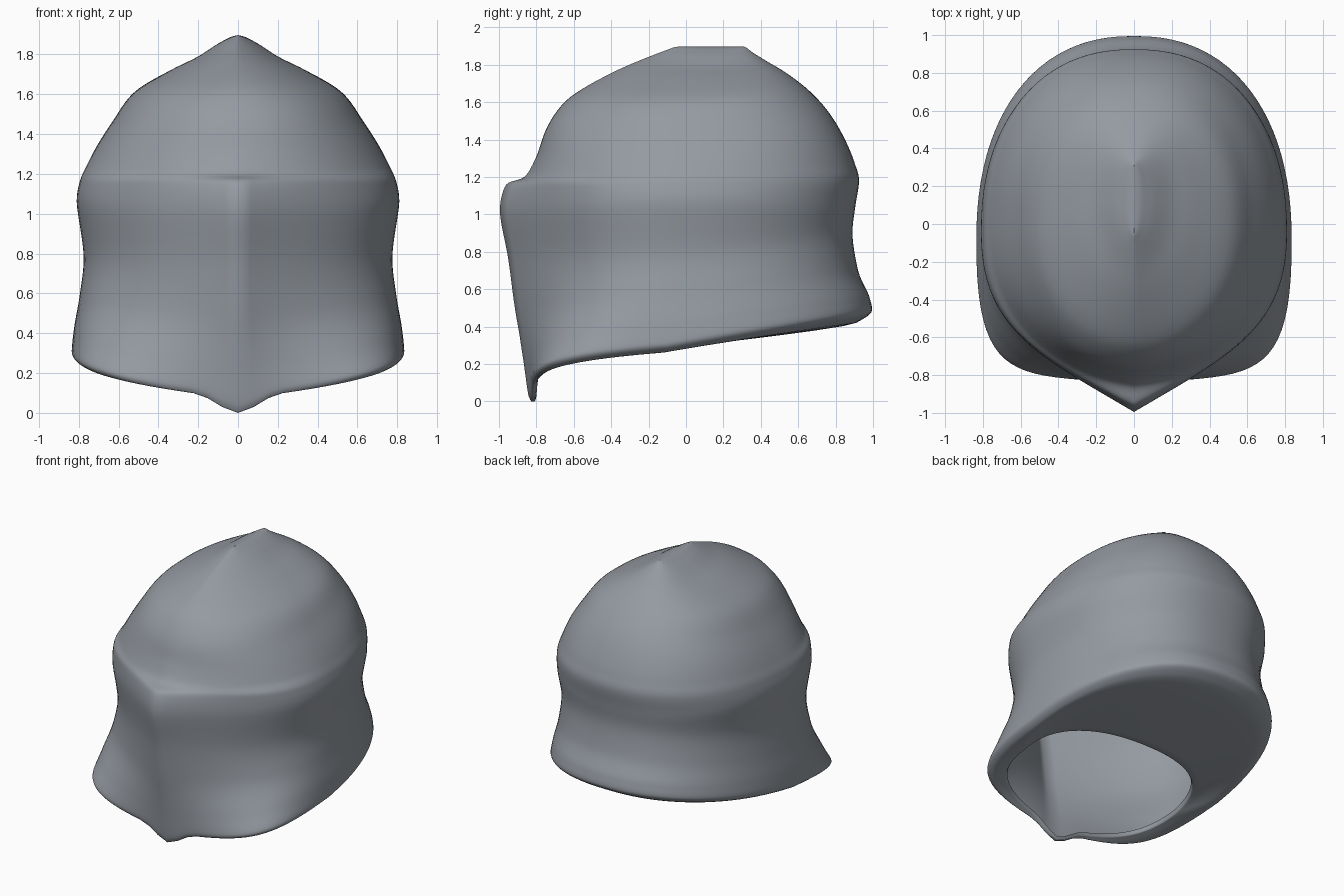
import bpy
import math

cube = bpy.data.objects.get("Cube")
if cube:
    bpy.data.objects.remove(cube, do_unlink=True)

FRONT_STEPS, BACK_STEPS, LEVEL_STEPS = 22, 24, 6

# Cross-section levels, bottom to top. Plan curve first:
# half width, front y, front handle x, front handle y, side handle y, widest y, back y
PLAN = [
    (.655, -.80, .46, -.79, -.70, -.36, .13),  # inner lip of the neck opening
    (.67, -.81, .47, -.80, -.71, -.36, .14),   # neck opening
    (.79, -.825, .60, -.79, -.82, -.10, .91),  # underside of the flare
    (.835, -.84, .62, -.80, -.86, -.10, .995), # flare edge
    (.825, -.87, .55, -.77, -.74, -.10, .98),
    (.795, -.915, .48, -.72, -.57, -.08, .92),
    (.775, -.95, .46, -.71, -.52, -.06, .89),  # waist
    (.81, -.995, .50, -.70, -.56, -.05, .905), # widest part of the skull
    (.795, -.96, .50, -.71, -.56, -.04, .925), # brow edge
    (.76, -.865, .40, -.80, -.52, -.03, .90),  # above the brow
    (.71, -.80, .40, -.78, -.48, -.01, .84),
    (.63, -.75, .38, -.75, -.42, .00, .76),
    (.53, -.65, .30, -.65, -.36, .02, .66),
    (.34, -.40, .19, -.40, -.18, .08, .53),
    (.20, -.23, .11, -.23, -.07, .11, .43),
    (.09, -.10, .05, -.10, .02, .13, .35),
    (.03, -.06, .02, -.05, .05, .14, .32),
    (.00, -.04, .00, .00, .06, .14, .31),      # top ridge
]
# Heights at front, side and back of each level
HEIGHT = [
    (.09, .28, .34), (.07, .25, .31), (.07, .265, .42), (.09, .31, .49),
    (.25, .41, .56), (.50, .59, .70), (.76, .78, .90), (1.02, 1.06, 1.04),
    (1.16, 1.16, 1.18), (1.20, 1.24, 1.28), (1.31, 1.335, 1.42),
    (1.45, 1.46, 1.55), (1.60, 1.60, 1.66), (1.755, 1.72, 1.76),
    (1.83, 1.79, 1.82), (1.88, 1.86, 1.87), (1.894, 1.89, 1.893),
    (1.897, 1.897, 1.897),
]


def smooth_levels(values):
    """Interpolate one parameter through the levels without overshoot."""
    step = [b - a for a, b in zip(values, values[1:])]
    slope = [step[0]]
    for a, b in zip(step, step[1:]):
        slope.append(2 * a * b / (a + b) if a * b > 0 else 0)
    slope.append(step[-1])
    result = []
    for i, d in enumerate(step):
        for k in range(LEVEL_STEPS):
            u = k / LEVEL_STEPS
            ease = u * u * (3 - 2 * u)
            result.append(values[i] + d * ease
                          + slope[i] * u * (1 - u) ** 2
                          - slope[i + 1] * u * u * (1 - u))
    return result + [values[-1]]


def bezier(a, b, c, d, u):
    v = 1 - u
    return a * v**3 + 3 * b * v * v * u + 3 * c * v * u * u + d * u**3


def half_ring(w, yf, hx, hy, sy, yc, yb, zf, zs, zb):
    """Left half of a level: pointed front curve, then a full rounded back."""
    ring = []
    for j in range(FRONT_STEPS + BACK_STEPS + 1):
        if j <= FRONT_STEPS:
            u = j / FRONT_STEPS
            s = u - 1
            x = bezier(0, hx, w, w, u)
            y = bezier(yf, hy, sy, yc, u)
        else:
            a = (j - FRONT_STEPS) / BACK_STEPS * math.pi / 2
            s = math.sin(a) ** .88
            x = w * max(0, math.cos(a)) ** .88
            y = yc + (yb - yc) * s
            if j == FRONT_STEPS + BACK_STEPS:
                x = 0
        z = zs + (zb - zf) / 2 * s + ((zb + zf) / 2 - zs) * s * s
        # small pointed chin at the lower front
        if s < 0:
            fade = min(1, max(0, 1 - (zf - .07) / .3))
            z -= .07 * fade * (.5 + .5 * math.cos(math.pi * min(1, x / .22)))
        ring.append((x, y, z))
    return ring


# Hood shell
levels = [p + h for p, h in zip(PLAN, HEIGHT)]
columns = [smooth_levels(c) for c in zip(*levels)]
rings = [half_ring(*params) for params in zip(*columns)]
n = len(rings[0])
verts = [p for ring in rings for p in ring]
faces = [(i * n + j, i * n + j + 1, (i + 1) * n + j + 1, (i + 1) * n + j)
         for i in range(len(rings) - 1) for j in range(n - 1)]
mesh = bpy.data.meshes.new("hood_shell")
mesh.from_pydata(verts, [], faces)
mesh.polygons.foreach_set("use_smooth", [True] * len(faces))
mesh.update()
hood = bpy.data.objects.new("hood_shell", mesh)
bpy.context.collection.objects.link(hood)

# Right half
mirror = hood.modifiers.new("mirror", "MIRROR")
mirror.use_axis = (True, False, False)
mirror.use_clip = True
mirror.merge_threshold = .0005

# Colour
grey = bpy.data.materials.new("steel_grey")
grey.use_nodes = True
colour = (.30, .325, .36, 1)
grey.diffuse_color = colour
grey.node_tree.nodes["Principled BSDF"].inputs["Base Color"].default_value = colour
mesh.materials.append(grey)
